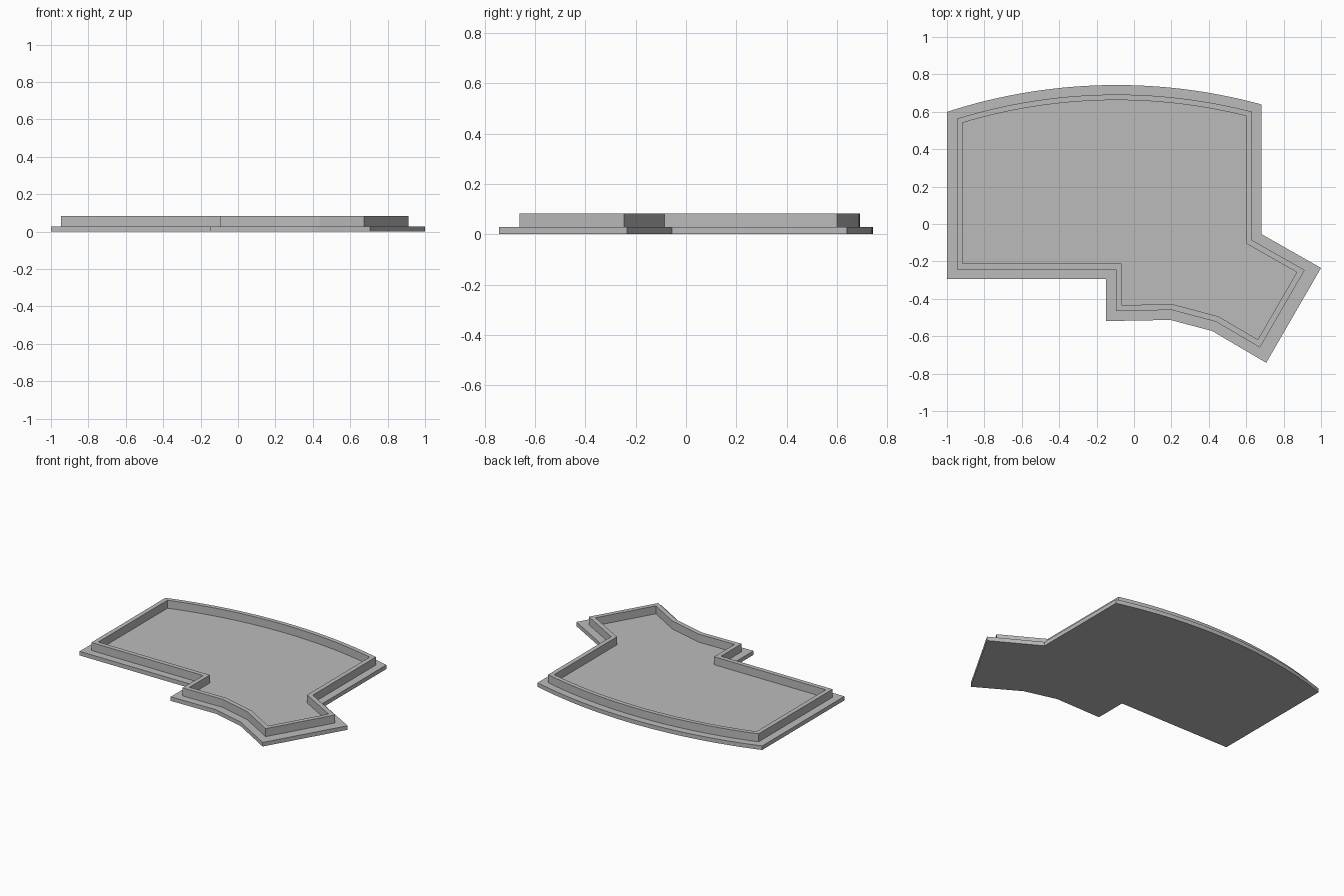
import bpy
import bmesh
from math import sqrt
from mathutils import Vector

cube = bpy.data.objects.get("Cube")
if cube:
    bpy.data.objects.remove(cube)

# Plan of the tray: straight sides clockwise from the back left-hand corner
CORNERS = [Vector(p) for p in (
    (0.683, 0.64), (0.683, -0.055), (1.0, -0.235), (0.707, -0.742),
    (0.418, -0.572), (0.195, -0.513), (-0.15, -0.519), (-0.15, -0.295),
    (-1.0, -0.295), (-1.0, 0.6))]
END_SIDE = 2            # the slanted end has a wider ledge
ARC_CENTRE = Vector((-0.093, -2.197))
ARC_RADIUS = 2.94
ARC_STEPS = 32
LEDGE, END_LEDGE, WALL = 0.053, 0.07, 0.031
BASE_TOP, WALL_TOP = 0.028, 0.083


def inset_line(side, inset):
    """Point and direction of a straight side moved inward."""
    a, b = CORNERS[side], CORNERS[side + 1]
    along = (b - a).normalized()
    inward = Vector((along.y, -along.x))
    return a + inward * inset, along


def outline(ledge, end_ledge):
    """Closed plan with every side moved inward and the back side curved."""
    lines = [inset_line(i, end_ledge if i == END_SIDE else ledge)
             for i in range(len(CORNERS) - 1)]
    points = []
    for (p, d), (q, e) in zip(lines, lines[1:]):
        cross = d.x * e.y - d.y * e.x
        gap = q - p
        points.append(p + d * ((gap.x * e.y - gap.y * e.x) / cross))
    # Curved back side, from the right-hand side line to the left-hand one
    left, right = lines[-1][0].x, lines[0][0].x
    radius = ARC_RADIUS - ledge * 0.96
    for i in range(ARC_STEPS + 1):
        x = left + (right - left) * i / ARC_STEPS
        rise = sqrt(radius ** 2 - (x - ARC_CENTRE.x) ** 2)
        points.append(Vector((x, ARC_CENTRE.y + rise)))
    return points


def add_ring(bm, points, z):
    return [bm.verts.new((p.x, p.y, z)) for p in points]


def skin(bm, ring_a, ring_b):
    n = len(ring_a)
    for i in range(n):
        j = (i + 1) % n
        bm.faces.new((ring_a[i], ring_a[j], ring_b[j], ring_b[i]))


def finish(bm, name, material):
    bmesh.ops.recalc_face_normals(bm, faces=bm.faces)
    mesh = bpy.data.meshes.new(name)
    bm.to_mesh(mesh)
    bm.free()
    mesh.materials.append(material)
    bpy.context.collection.objects.link(bpy.data.objects.new(name, mesh))


grey = bpy.data.materials.new("plain grey")
grey.use_nodes = True
grey.diffuse_color = (0.5, 0.5, 0.5, 1)
grey.node_tree.nodes["Principled BSDF"].inputs["Base Color"].default_value = grey.diffuse_color

# Base plate
bm = bmesh.new()
plan = outline(0, 0)
bottom, top = add_ring(bm, plan, 0), add_ring(bm, plan, BASE_TOP)
skin(bm, bottom, top)
bm.faces.new(bottom)
bm.faces.new(top)
finish(bm, "base_plate", grey)

# Raised wall standing on the plate, set in from its edge
bm = bmesh.new()
outer = outline(LEDGE, END_LEDGE)
inner = outline(LEDGE + WALL, END_LEDGE + WALL)
rings = [add_ring(bm, plan, z) for plan, z in (
    (outer, BASE_TOP), (outer, WALL_TOP), (inner, WALL_TOP), (inner, BASE_TOP))]
for i in range(len(rings)):
    skin(bm, rings[i], rings[(i + 1) % len(rings)])
finish(bm, "raised_wall", grey)
